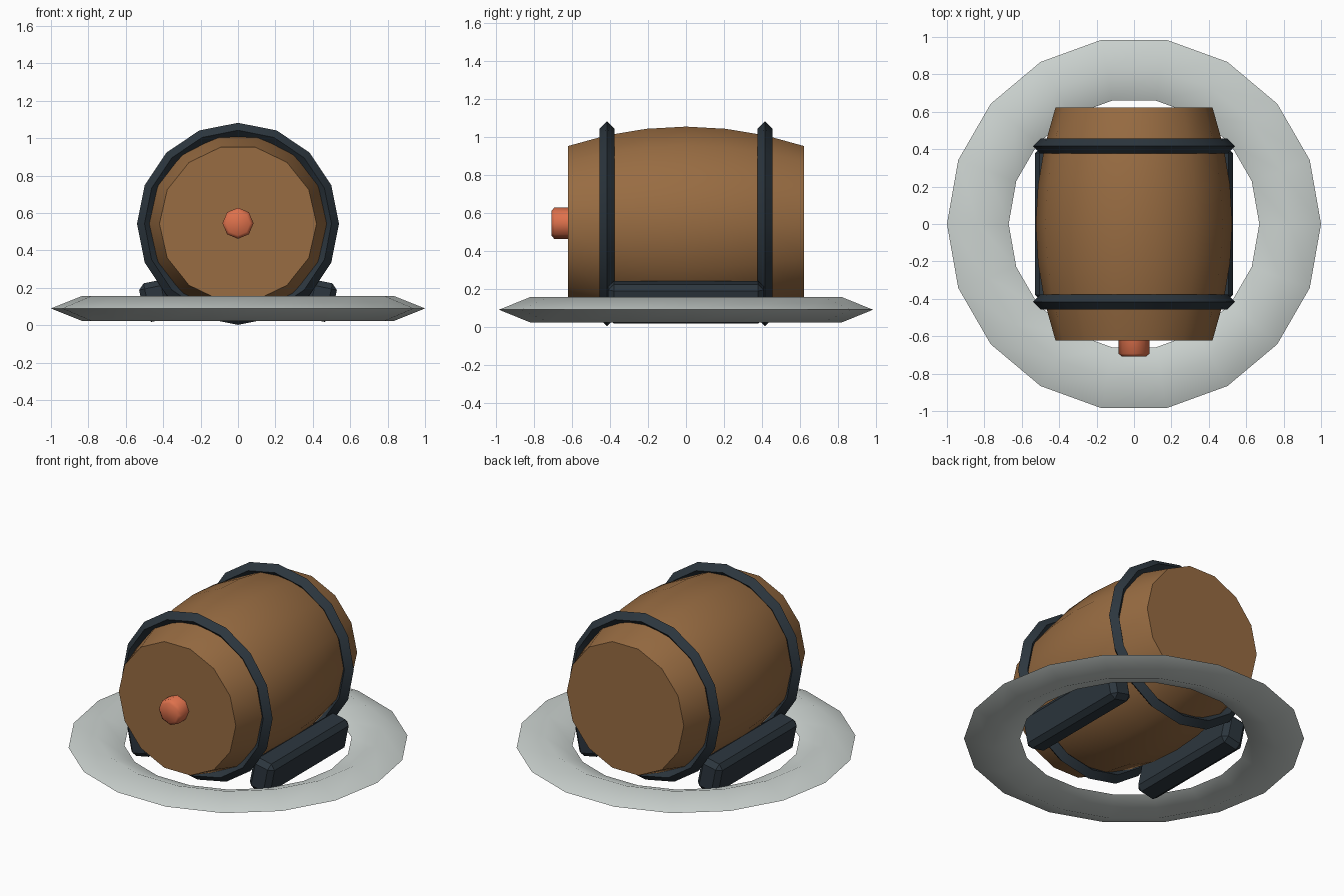
import bpy, bmesh, math
from mathutils import Matrix

if "Cube" in bpy.data.objects:
    bpy.data.objects.remove(bpy.data.objects["Cube"])


def srgb(r, g, b):
    return [(c / 255 / 12.92 if c < 11 else ((c / 255 + 0.055) / 1.055) ** 2.4) for c in (r, g, b)] + [1]


def material(name, rgb):
    m = bpy.data.materials.new(name)
    m.diffuse_color = srgb(*rgb)
    m.use_nodes = True
    m.node_tree.nodes["Principled BSDF"].inputs["Base Color"].default_value = m.diffuse_color
    return m


wood = material("oak_brown", (152, 108, 66))
iron = material("dark_iron", (44, 54, 62))
pale = material("pale_grey", (203, 210, 207))
copper = material("copper_orange", (222, 113, 76))

AXIS_Z = 0.5425                                  # height of the barrel axis
LIE = Matrix.Rotation(math.radians(90), 4, 'X')  # turns local z to world -y


def finish(name, bm, mat, angle=30):
    bmesh.ops.recalc_face_normals(bm, faces=bm.faces)
    me = bpy.data.meshes.new(name)
    bm.to_mesh(me)
    bm.free()
    me.materials.append(mat)
    ob = bpy.data.objects.new(name, me)
    bpy.context.collection.objects.link(ob)
    bpy.ops.object.select_all(action='DESELECT')
    ob.select_set(True)
    bpy.context.view_layer.objects.active = ob
    bpy.ops.object.shade_smooth_by_angle(angle=math.radians(angle))
    return ob


def lathe(profile, sides, closed):
    """Revolve (radius, z) points about z; closed profiles make rings, open ones get caps."""
    bm = bmesh.new()
    loops = []
    for r, z in profile:
        loops.append([bm.verts.new((r * math.cos(i * math.tau / sides),
                                    r * math.sin(i * math.tau / sides), z)) for i in range(sides)])
    pairs = list(zip(loops, loops[1:]))
    if closed:
        pairs.append((loops[-1], loops[0]))
    else:
        bm.faces.new(loops[0])
        bm.faces.new(loops[-1])
    for a, b in pairs:
        for i in range(sides):
            j = (i + 1) % sides
            bm.faces.new((a[i], a[j], b[j], b[i]))
    return bm


def diamond(radius, half_w, half_h):
    return [(radius + half_w, 0), (radius, half_h), (radius - half_w, 0), (radius, -half_h)]


# Bulging barrel body lying along y
HALF = 0.622
staves = [(0.525 - 0.105 * (k / 3) ** 2, HALF * k / 3) for k in range(-3, 4)]
bm = lathe(staves, 14, False)
bm.transform(Matrix.Translation((0, 0, AXIS_Z)) @ LIE)
finish("barrel_body", bm, wood)

# Two iron hoops
for name, y in (("front_hoop", -0.416), ("back_hoop", 0.416)):
    bm = lathe(diamond(0.5, 0.04, 0.04), 16, True)
    bm.transform(Matrix.Translation((0, y, AXIS_Z)) @ LIE)
    finish(name, bm, iron)

# Bung on the front head
bm = lathe([(0.083, 0.58), (0.083, 0.693), (0.065, 0.709)], 8, False)
bm.transform(Matrix.Translation((0, 0, AXIS_Z + 0.003)) @ LIE)
finish("bung", bm, copper, 50)

# Bevelled cradle rails, leaning outward
for name, side in (("left_rail", -1), ("right_rail", 1)):
    bm = bmesh.new()
    bmesh.ops.create_cube(bm, size=1)
    bm.transform(Matrix.Diagonal((0.15, 0.82, 0.21, 1)))
    bmesh.ops.bevel(bm, geom=bm.edges[:], offset=0.03, segments=1, affect='EDGES')
    bm.transform(Matrix.Translation((side * 0.44, 0, 0.13)) @ Matrix.Rotation(side * 0.2, 4, 'Y'))
    finish(name, bm, iron)

# Flattened ring around the base
bm = lathe(diamond(0.835, 0.165, 0.066), 18, True)
bm.transform(Matrix.Translation((0, 0, 0.09)))
finish("base_ring", bm, pale, 60)
